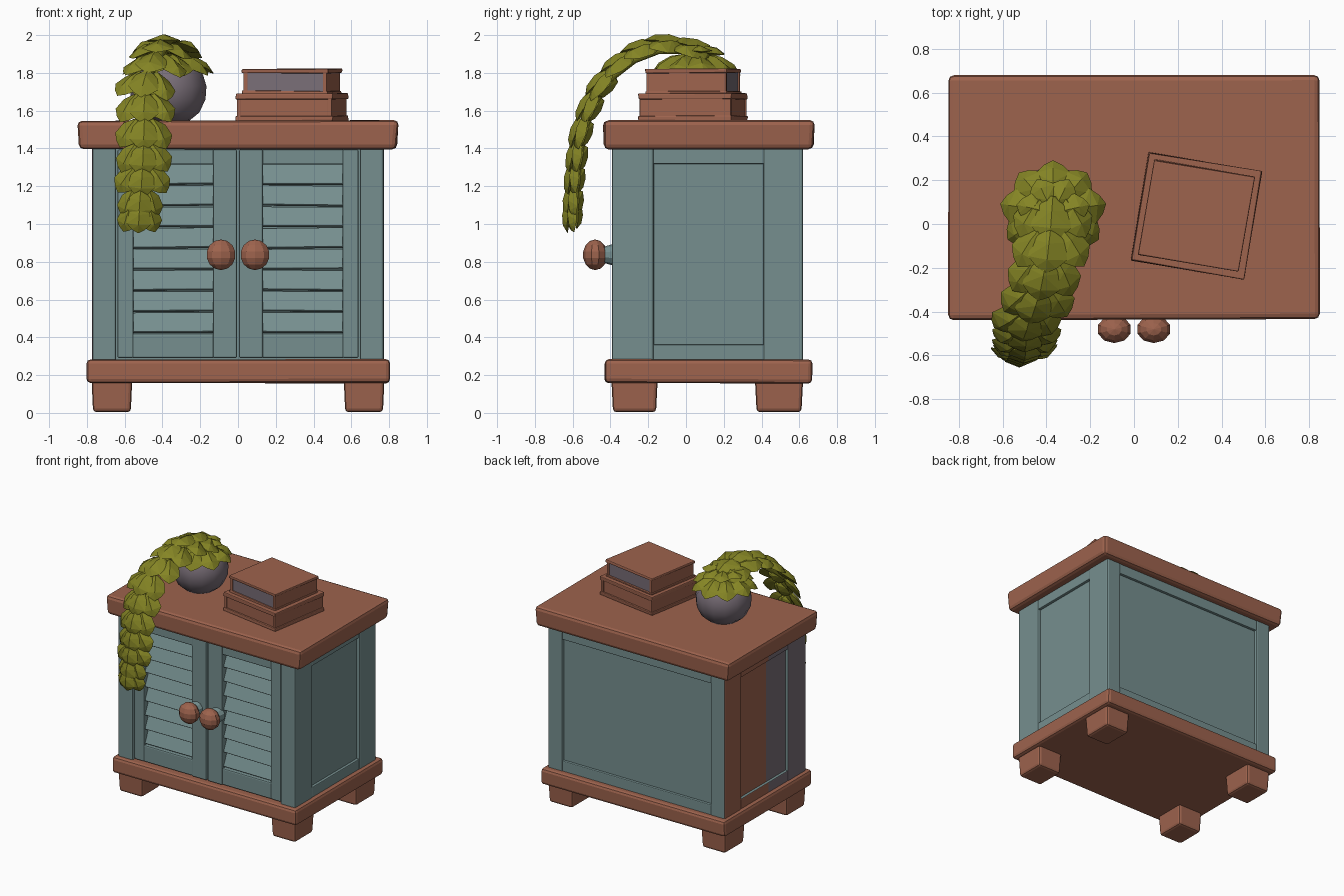
import bpy, bmesh, math, random
from mathutils import Vector, Matrix

if "Cube" in bpy.data.objects:
    bpy.data.objects.remove(bpy.data.objects["Cube"])

random.seed(4)


def material(name, rgb):
    m = bpy.data.materials.new(name)
    m.diffuse_color = (*rgb, 1)
    m.use_nodes = True
    m.node_tree.nodes["Principled BSDF"].inputs["Base Color"].default_value = m.diffuse_color
    return m


BROWN = material("warm_wood", (0.34, 0.125, 0.075))
TEAL = material("painted_teal", (0.18, 0.275, 0.275))
PURPLE = material("grey_purple", (0.19, 0.155, 0.185))
GREEN = material("olive_leaf", (0.235, 0.235, 0.018))


def finish(name, bm, mats, bevel=0.0, smooth=False):
    bmesh.ops.recalc_face_normals(bm, faces=bm.faces)
    me = bpy.data.meshes.new(name)
    bm.to_mesh(me)
    bm.free()
    for m in mats:
        me.materials.append(m)
    for p in me.polygons:
        p.use_smooth = smooth
    ob = bpy.data.objects.new(name, me)
    bpy.context.collection.objects.link(ob)
    if bevel:
        mod = ob.modifiers.new("soft_edges", 'BEVEL')
        mod.width, mod.segments = bevel, 2
        mod.limit_method, mod.angle_limit = 'ANGLE', math.radians(40)
    return ob


def box(name, lo, hi, mat, bevel=0.01, taper=1.0, jitter=0.0, matrix=None, worn=False):
    """Box between two corners; taper narrows the bottom, worn repaints the left face."""
    lo, hi = Vector(lo), Vector(hi)
    c, s = (lo + hi) / 2, hi - lo
    bm = bmesh.new()
    bmesh.ops.create_cube(bm, size=1)
    for v in bm.verts:
        k = taper if v.co.z < 0 else 1
        v.co = c + Vector((v.co.x * s.x * k, v.co.y * s.y * k, v.co.z * s.z))
        v.co += Vector([random.uniform(-jitter, jitter) for _ in range(3)])
    if matrix:
        bm.transform(matrix)
    if worn:
        bmesh.ops.bisect_plane(bm, geom=bm.verts[:] + bm.edges[:] + bm.faces[:],
                               plane_co=(0, 0.07, 0), plane_no=(0, 1, 0))
        bm.normal_update()
        for f in bm.faces:
            if f.normal.x < -0.7:
                f.material_index = 1 if f.calc_center_median().y > 0.07 else 2
    return finish(name, bm, [mat, BROWN, PURPLE], bevel)


# Wooden top, base and feet
box("top_board", (-0.848, -0.437, 1.397), (0.848, 0.68, 1.547), BROWN, 0.025, 0.99, 0.004)
box("base_board", (-0.803, -0.43, 0.157), (0.803, 0.668, 0.285), BROWN, 0.022, 1, 0.003)
for sx, side in ((-1, "left"), (1, "right")):
    for y0, y1, end in ((-0.395, -0.15, "front"), (0.365, 0.62, "back")):
        xs = sorted((sx * 0.56, sx * 0.775))
        box(f"{end}_{side}_foot", (xs[0], y0, 0.004), (xs[1], y1, 0.175), BROWN, 0.018, 0.93)

# Cabinet core, corner posts and frame rails
box("cabinet_core", (-0.748, -0.31, 0.26), (0.748, 0.597, 1.42), TEAL, 0, worn=True)
for sx, side in ((-1, "left"), (1, "right")):
    worn = sx < 0
    for y0, y1, end in ((-0.392, -0.17, "front"), (0.41, 0.62, "back")):
        xs = sorted((sx * 0.645, sx * 0.772))
        box(f"{end}_{side}_post", (xs[0], y0, 0.27), (xs[1], y1, 1.41), TEAL, 0.012, worn=worn)
    for z0, z1, lvl in ((0.27, 0.362, "lower"), (1.318, 1.41, "upper")):
        xs = sorted((sx * 0.68, sx * 0.769))
        box(f"{side}_{lvl}_rail", (xs[0], -0.175, z0), (xs[1], 0.415, z1), TEAL, 0.006, worn=worn)
for z0, z1, lvl in ((0.27, 0.362, "lower"), (1.318, 1.41, "upper")):
    box(f"back_{lvl}_rail", (-0.65, 0.55, z0), (0.65, 0.617, z1), TEAL, 0.006)

# Louvred doors with knobs
for sx, side in ((-1, "left"), (1, "right")):
    def part(name, x0, x1, z0, z1, y0=-0.382, bevel=0.009):
        xs = sorted((sx * x0, sx * x1))
        return box(f"{side}_door_{name}", (xs[0], y0, z0), (xs[1], -0.30, z1), TEAL, bevel)
    part("inner_stile", 0.005, 0.132, 0.29, 1.395, -0.388)
    part("outer_stile", 0.553, 0.638, 0.29, 1.395)
    part("top_rail", 0.125, 0.56, 1.315, 1.395, -0.38)
    part("bottom_rail", 0.125, 0.56, 0.29, 0.42, -0.38)
    for i in range(8):
        z = 0.477 + i * 0.112
        tilt = (Matrix.Translation((sx * 0.342, -0.335, z))
                @ Matrix.Rotation(random.uniform(-0.015, 0.015), 4, 'Y')
                @ Matrix.Rotation(math.radians(-24), 4, 'X'))
        box(f"{side}_door_slat_{i + 1}", (-0.218, -0.012, -0.056), (0.218, 0.012, 0.056),
            TEAL, 0.005, matrix=tilt)
    bm = bmesh.new()
    bmesh.ops.create_uvsphere(bm, u_segments=10, v_segments=7, radius=0.081)
    bm.transform(Matrix.Translation((sx * 0.09, -0.481, 0.837))
                 @ Matrix.Diagonal((1, 0.8, 1, 1)))
    finish(f"{side}_knob", bm, [BROWN])
    bm = bmesh.new()
    bmesh.ops.create_cone(bm, cap_ends=True, segments=10, radius1=0.06, radius2=0.04, depth=0.07)
    bm.transform(Matrix.Translation((sx * 0.09, -0.41, 0.837)) @ Matrix.Rotation(math.pi / 2, 4, 'X'))
    finish(f"{side}_knob_stem", bm, [TEAL])

# Two stacked books, turned a little
turn = Matrix.Translation((0.285, 0.038, 0)) @ Matrix.Rotation(math.radians(-9.5), 4, 'Z')
for name, w, d, z0, z1, t, pages in (("lower_book", 0.262, 0.25, 1.545, 1.69, 0.03, BROWN),
                                     ("upper_book", 0.232, 0.22, 1.685, 1.82, 0.02, PURPLE)):
    box(name + "_bottom_cover", (-w, -d, z0), (w, d, z0 + t), BROWN, 0.006, 1, 0.004, turn)
    box(name + "_top_cover", (-w, -d, z1 - t), (w, d, z1), BROWN, 0.006, 1, 0.004, turn)
    box(name + "_pages", (-w + 0.02, -d + 0.012, z0 + t / 2), (w - 0.02, d - 0.012, z1 - t / 2),
        pages, 0, matrix=turn)
    for sx, part_name in ((-1, "fore_edge"), (1, "spine")):
        xs = sorted((sx * (w - 0.03), sx * (w - 0.008)))
        box(f"{name}_{part_name}", (xs[0], -d + 0.005, z0 + t / 2),
            (xs[1], d - 0.005, z1 - t / 2), BROWN, 0.004, matrix=turn)

# Round pot, turned from a profile
bm = bmesh.new()
profile = [(0.0, 1.545), (0.11, 1.545), (0.165, 1.59), (0.198, 1.66), (0.203, 1.73),
           (0.185, 1.79), (0.155, 1.835), (0.0, 1.84)]
verts = [bm.verts.new((r, 0, z)) for r, z in profile]
edges = [bm.edges.new(e) for e in zip(verts, verts[1:])]
bmesh.ops.spin(bm, geom=verts + edges, cent=(0, 0, 0), axis=(0, 0, 1),
               angle=math.tau, steps=14)
bmesh.ops.remove_doubles(bm, verts=bm.verts, dist=0.001)
bm.transform(Matrix.Translation((-0.37, 0.06, 0)))
finish("plant_pot", bm, [PURPLE], smooth=True)

# Trailing plant: fleshy leaves laid like scales along an arching stem
LEAF = [(0, 0.12, 0), (0.3, 0.4, -0.02), (0.68, 0.45, -0.06), (0.88, 0.24, -0.1), (1, 0, -0.14)]
RIDGE = [(0.05, 0, 0.14), (0.4, 0, 0.17), (0.75, 0, 0.08), (0.2, 0, -0.1), (0.7, 0, -0.14)]


def leaf(bm, loc, direction, up, length, width):
    d = Vector(direction).normalized()
    s = Vector(up).cross(d).normalized()
    n = d.cross(s)
    pts = LEAF + [(a, -b, c) for a, b, c in LEAF[:-1]] + RIDGE
    vs = [bm.verts.new(Vector(loc) + d * a * length + s * b * width + n * c * length)
          for a, b, c in pts]
    out = bmesh.ops.convex_hull(bm, input=vs)
    loose = [g for g in out["geom_interior"] if isinstance(g, bmesh.types.BMVert)]
    bmesh.ops.delete(bm, geom=loose, context='VERTS')


PATH = [Vector(p) for p in ((-0.37, 0.12, 1.89), (-0.38, -0.02, 1.925), (-0.40, -0.15, 1.925),
                            (-0.43, -0.28, 1.875), (-0.475, -0.39, 1.79), (-0.49, -0.47, 1.68),
                            (-0.495, -0.53, 1.55), (-0.50, -0.562, 1.42), (-0.505, -0.58, 1.30),
                            (-0.515, -0.59, 1.18), (-0.52, -0.595, 1.10))]
bm = bmesh.new()
X = Vector((1, 0, 0))
for i, p in enumerate(PATH):
    t = (PATH[min(i + 1, len(PATH) - 1)] - PATH[max(i - 1, 0)]).normalized()
    n = t.cross(X).normalized()
    size = 0.215 - 0.0065 * i
    leaf(bm, p + n * 0.025, t + n * 0.12, n, size, size * 0.95)
    for s in (-1, 1):
        spread = random.uniform(0.55, 0.85) * (0.6 if i > 8 else 1)
        leaf(bm, p + X * s * 0.035 + n * 0.005, t + X * s * spread + n * 0.02,
             n + X * s * 0.4, size, size * 0.85)
    if i > 3:
        leaf(bm, p - n * 0.025, t - n * 0.12, -n, size * 0.85, size * 0.8)
# Leaf crown around the pot rim
crown = Vector((-0.37, 0.05, 1.875))
for ring, count, reach, drop, size in ((0, 9, 0.05, -0.28, 0.21), (1, 7, 0.0, 0.1, 0.17)):
    for k in range(count):
        a = math.pi / 2 + math.tau * (k + ring * 0.5) / count
        d = Vector((math.cos(a), math.sin(a), drop + random.uniform(-0.06, 0.06)))
        leaf(bm, crown + Vector((d.x * reach, d.y * reach, 0.035 * ring)), d, (0, 0, 1), size, size * 0.85)
finish("trailing_leaves", bm, [GREEN])

# Stem inside the leaves
curve = bpy.data.curves.new("plant_stem", 'CURVE')
curve.dimensions, curve.bevel_depth, curve.bevel_resolution = '3D', 0.03, 1
sp = curve.splines.new('POLY')
sp.points.add(len(PATH) - 1)
for pt, p in zip(sp.points, PATH):
    pt.co = (*p, 1)
curve.materials.append(GREEN)
bpy.context.collection.objects.link(bpy.data.objects.new("plant_stem", curve))
